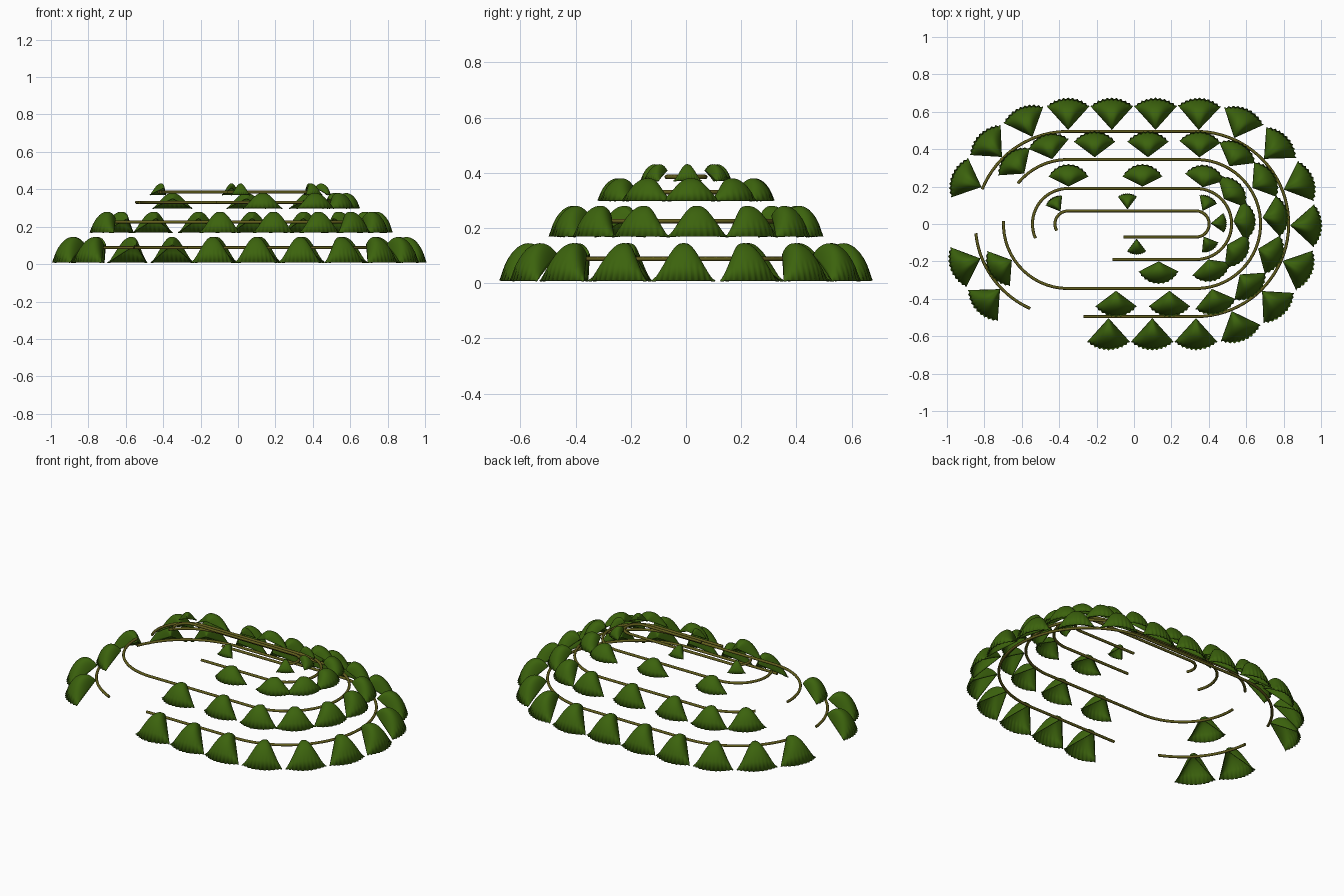
import bpy, math

if "Cube" in bpy.data.objects:
    bpy.data.objects.remove(bpy.data.objects["Cube"])

LR, LL = 0.332, 0.353  # right and left ends of the straight part of every loop
R0 = 0.6               # end radius of the master loop that spaces the leaves
MASTER = 2 * (LR + LL) + 2 * math.pi * R0


def material(name, rgb):
    m = bpy.data.materials.new(name)
    m.diffuse_color = (*rgb, 1)
    m.use_nodes = True
    m.node_tree.nodes["Principled BSDF"].inputs["Base Color"].default_value = m.diffuse_color
    return m


LEAF = material("leaf_green", (0.045, 0.125, 0.004))
STEM = material("stem_olive", (0.12, 0.11, 0.012))


def stadium(s, r):
    """Distance s clockwise from the back middle -> axis point and outward angle."""
    arc, straight = math.pi * r, LL + LR
    s = (s + LL) % (2 * straight + 2 * arc)
    if s < straight:
        return s - LL, 0.0
    s -= straight
    if s < arc:
        return LR, s / r
    s -= arc
    if s < straight:
        return LR - s, math.pi
    return -LL, math.pi + (s - straight) / r


def stem(name, r, z, s0, s1):
    """Round stem along part of a stadium loop."""
    cu = bpy.data.curves.new(name, 'CURVE')
    cu.dimensions = '3D'
    cu.bevel_depth = 0.008
    cu.bevel_resolution = 2
    cu.use_fill_caps = True
    n = 90
    sp = cu.splines.new('POLY')
    sp.points.add(n)
    for i in range(n + 1):
        cx, a = stadium(s0 + (s1 - s0) * i / n, r)
        sp.points[i].co = (cx + r * math.sin(a), r * math.cos(a), z, 1)
    sp.use_smooth = True
    cu.materials.append(STEM)
    bpy.context.collection.objects.link(bpy.data.objects.new(name, cu))


def leaf_mesh(name, length, half, z0, z_apex, z_top):
    """Domed fan with its tip at the origin, opening towards +y, toothed rim."""
    nu, nv = 12, 40
    verts, faces = [(0, 0, z_apex)], []
    for i in range(1, nu + 1):
        t = i / nu
        if t < 0.4:
            mid = z_apex + (z_top - z_apex) * (1 - (1 - t / 0.4) ** 2)
        else:
            mid = z0 + (z_top - z0) * (1 - ((t - 0.4) / 0.6) ** 2) ** 0.7
        edge = z_apex + (z0 - z_apex) * t
        for j in range(nv + 1):
            v = 2 * j / nv - 1
            a = v * half
            tooth = 1 + 0.025 * math.cos(j * math.pi / 2) * (i == nu)
            rad = length * t * tooth
            w = 1 - abs(v) ** 3
            verts.append((rad * math.sin(a), rad * math.cos(a), edge + (mid - edge) * w))
    row = nv + 1
    for j in range(nv):
        faces.append((0, 2 + j, 1 + j))
        for i in range(nu - 1):
            k = 1 + i * row + j
            faces.append((k, k + 1, k + row + 1, k + row))
    me = bpy.data.meshes.new(name)
    me.from_pydata(verts, [], faces)
    # make every face point outwards (up)
    if sum(p.normal.z for p in me.polygons) < 0:
        me.flip_normals()
    me.polygons.foreach_set("use_smooth", [True] * len(me.polygons))
    me.materials.append(LEAF)
    me.update()
    return me


def leaves(name, shape, r_apex, start, count, used):
    """Spread leaves evenly on the master loop, scaled in to this tier."""
    mesh = leaf_mesh(name, *shape)
    for k in used:
        cx, a = stadium(start + k * MASTER / count, R0)
        ob = bpy.data.objects.new(name, mesh)
        ob.location = (cx + r_apex * math.sin(a), r_apex * math.cos(a), 0)
        ob.rotation_euler.z = -a
        bpy.context.collection.objects.link(ob)
        # thin leaf thickness, kept inside the dome
        mod = ob.modifiers.new("thickness", 'SOLIDIFY')
        mod.thickness = 0.005
        mod.offset = -1


# Stems: one broken loop per tier
stem("bottom_stem", 0.495, 0.088, -0.94, 2.49)
stem("bottom_stem_short", 0.495, 0.088, 2.78, 3.30)
stem("second_stem", 0.345, 0.225, -0.66, 2.66)
stem("third_stem", 0.19, 0.33, -0.73, 1.375)
stem("top_stem", 0.07, 0.385, -0.5, 0.94)

# Leaves: shape is length, half angle, rim z, tip z, crest z; gaps at front left
leaves("bottom_leaf", (0.169, math.radians(42), 0.01, 0.105, 0.145),
       0.503, 0.115, 22, [*range(-5, 12), 14, 15])
leaves("second_leaf", (0.137, math.radians(53), 0.17, 0.245, 0.28),
       0.357, 0.075, 18, [*range(-3, 10), 12])
leaves("third_leaf", (0.118, math.radians(63), 0.30, 0.35, 0.38),
       0.2, 0.045, 13, range(-1, 7))
leaves("top_leaf", (0.085, math.radians(37), 0.372, 0.408, 0.431),
       0.078, -0.035, 8, range(-1, 5))
